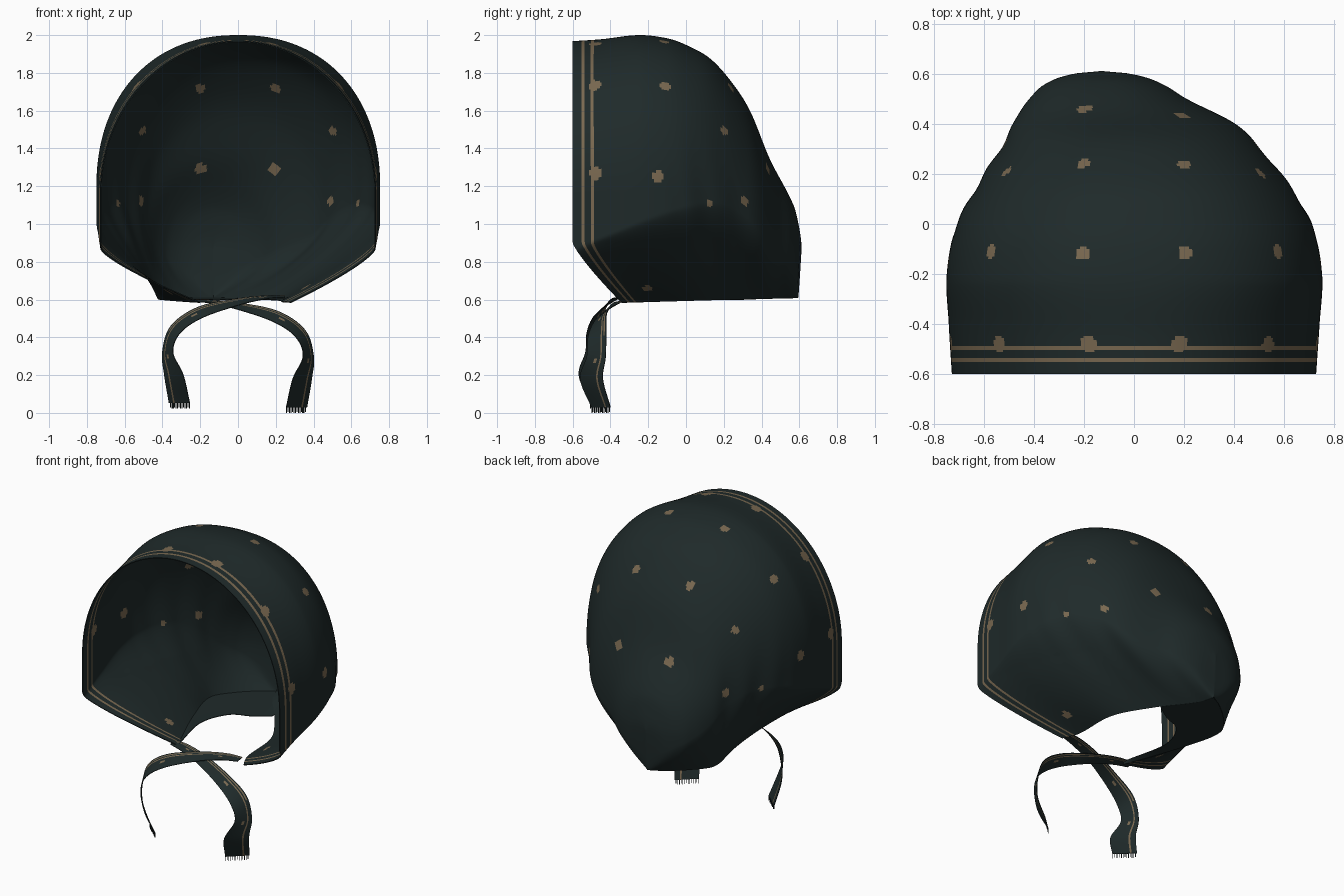
import bpy, bmesh, math
from mathutils import Vector
from mathutils.bvhtree import BVHTree

if "Cube" in bpy.data.objects:
    bpy.data.objects.remove(bpy.data.objects["Cube"])


def material(name, rgb):
    m = bpy.data.materials.new(name)
    m.use_nodes = True
    m.diffuse_color = (*rgb, 1)
    bsdf = m.node_tree.nodes["Principled BSDF"]
    bsdf.inputs["Base Color"].default_value = (*rgb, 1)
    bsdf.inputs["Roughness"].default_value = 0.9
    return m


MATS = [material("dark_teal_cloth", (0.0135, 0.0228, 0.0228)),
        material("tan_embroidery", (0.19, 0.138, 0.08))]


def smooth_curve(keys, x):
    """Cubic interpolation through (position, value) keys."""
    n = len(keys)
    i = 0
    while i < n - 2 and x > keys[i + 1][0]:
        i += 1

    def slope(k):
        a, b = keys[max(k - 1, 0)], keys[min(k + 1, n - 1)]
        return (b[1] - a[1]) / (b[0] - a[0])

    (x0, p0), (x1, p1) = keys[i], keys[i + 1]
    h = x1 - x0
    u = min(max((x - x0) / h, 0), 1)
    return (p0 * (2*u**3 - 3*u*u + 1) + slope(i) * (h * (u**3 - 2*u*u + u))
            + p1 * (3*u*u - 2*u**3) + slope(i + 1) * (h * (u**3 - u*u)))


def grid_mesh(bm, rows, paint):
    """Quads between rows of points; paint(i, j) gives the material index."""
    verts = [[bm.verts.new(p) for p in row] for row in rows]
    for i in range(len(rows) - 1):
        for j in range(len(rows[0]) - 1):
            f = bm.faces.new((verts[i][j], verts[i][j + 1],
                              verts[i + 1][j + 1], verts[i + 1][j]))
            f.material_index = paint(i, j)


def finish(bm, name, thickness):
    me = bpy.data.meshes.new(name)
    bm.to_mesh(me)
    bm.free()
    ob = bpy.data.objects.new(name, me)
    for m in MATS:
        me.materials.append(m)
    bpy.context.collection.objects.link(ob)
    bpy.ops.object.select_all(action='DESELECT')
    ob.select_set(True)
    bpy.context.view_layer.objects.active = ob
    mod = ob.modifiers.new("cloth_thickness", 'SOLIDIFY')
    mod.thickness = thickness
    mod.offset = 0
    bpy.ops.object.modifier_apply(modifier=mod.name)
    bpy.ops.object.shade_smooth_by_angle(angle=math.radians(50))


# Hood profiles along y: ridge height, half width, sideways drift, hem x per side
RIDGE = [(-.6, 1.965), (-.45, 1.975), (-.25, 1.997), (-.1, 1.98), (0, 1.945),
         (.13, 1.87), (.25, 1.735), (.34, 1.59), (.44, 1.345), (.57, 1.09),
         (.6, .96), (.61, .88)]
WIDTH = [(-.6, .725), (-.4, .738), (-.2, .747), (0, .705), (.2, .59), (.3, .515),
         (.4, .44), (.5, .31), (.56, .23), (.6, .12), (.61, 0)]
DRIFT = [(-.6, 0), (.1, 0), (.3, -.015), (.4, -.04), (.5, -.105), (.61, -.13)]
HEM = {1: [(-.6, .28), (-.45, .235), (-.05, .21), (.27, .06), (.5, -.09), (.61, -.13)],
       -1: [(-.6, -.2), (-.45, -.25), (-.02, -.37), (.28, -.42), (.44, -.33),
            (.56, -.21), (.61, -.13)]}


def hood_point(y, t):
    side, s = (1 if t > 0 else -1), 1 - abs(t)
    ridge, half, drift = (smooth_curve(k, y) for k in (RIDGE, WIDTH, DRIFT))
    back = (y + .6) / 1.21
    base = .585 + .025 * back
    mid = base + (ridge - base) * .42
    tuck = 1
    if s < .4:
        # tucked lower side
        z = base + (mid - base) * s / .4
        reach = .28 + (mid - base - .28) * min(1, back * 1.5)
        k = min(1, (z - base) / reach)
        tuck = 1 - (1 - k) ** (1.3 + .35 * back)
    else:
        # domed upper part, rounder at the rim
        a = (s - .4) / .6 * math.pi / 2
        power = 1 - .1 * min(1, back / .3)
        half *= max(math.cos(a), 0) ** power
        z = mid + (ridge - mid) * math.sin(a) ** power
    # gathered folds towards the neck on the sides
    fold = max(0, math.sin(math.pi * min(1, max(0, (y + .1) / .6))))
    fold *= max(0, 1 - abs(z - 1.05) / .5)
    half *= 1 + .008 * fold * math.sin(38 * y + 6 * z + side)
    hem = smooth_curve(HEM[side], y)
    x = hem + (drift + side * half - hem) * tuck
    # rim curves back to the chin
    lean = (.28 * max(0, 1 - back) ** 1.3 - .02) * max(0, (.9 - z) / .315) ** 1.2
    return Vector((x, y + lean, z))


# Hood with two stripes that follow the rim
ys = [-.6 + .008 * i for i in range(20)] + [-.44 + .01 * i for i in range(96)]
ys += [.52 + .09 * math.sin(math.pi / 2 * i / 14) for i in range(1, 15)]
COLS = 300
rows = [[hood_point(y, 2 * j / COLS - 1) for j in range(COLS + 1)] for y in ys]
STRIPES = [(-.554, -.535), (-.506, -.485)]


def stripe(i, j):
    y = (ys[i] + ys[i + 1]) / 2
    return int(any(a < y < b for a, b in STRIPES))


bm = bmesh.new()
grid_mesh(bm, rows, stripe)
bmesh.ops.remove_doubles(bm, verts=bm.verts, dist=1e-4)

# Scattered dots, snapped to the cloth and mirrored: x, y, z, radius
DOTS = [(.2, -.12, 1.95, .028), (.57, -.11, 1.73, .028), (.2, .24, 1.72, .028),
        (.52, .22, 1.5, .025), (.2, .47, 1.3, .032), (.73, -.15, 1.25, .032),
        (.48, .3, 1.12, .026), (.65, .13, 1.11, .018), (.38, -.2, .62, .028),
        (.18, -.48, 1.94, .034), (.53, -.48, 1.73, .034), (.74, -.48, 1.27, .034)]
tree = BVHTree.FromBMesh(bm)
centres = [(f, f.calc_center_median()) for f in bm.faces]
for x, y, z, radius in DOTS:
    for side in (1, -1):
        spot = tree.find_nearest(Vector((side * x, y, z)))[0]
        for f, c in centres:
            if (c - spot).length < radius:
                f.material_index = 1
finish(bm, "hood", .006)

# Neck gather: cloth turned inwards under the back, leaving the neck hole
outer = [row[0] for row in rows] + [row[-1] for row in reversed(rows) if row[-1].y > .32]
INNER = [(0, (-.2, -.325)), (.3, (-.26, -.02)), (.55, (-.19, .17)),
         (.8, (-.06, .235)), (1, (.04, .3))]
inner_keys = [(u, Vector((*p, .6))) for u, p in INNER]
strip = []
for i, p in enumerate(outer):
    q = smooth_curve(inner_keys, i / (len(outer) - 1))
    strip.append([p.lerp(q, j / 6) for j in range(7)])
bm = bmesh.new()
grid_mesh(bm, strip, lambda i, j: 0)
bmesh.ops.remove_doubles(bm, verts=bm.verts, dist=1e-4)
finish(bm, "neck_gather", .004)

# Ties: centre path and half-width direction, crossing under the chin
PATH = [(-.25, -.33, .592), (-.15, -.35, .59), (0, -.385, .565), (.2, -.45, .51),
        (.33, -.47, .42), (.372, -.475, .3), (.34, -.5, .18), (.31, -.45, .03)]
HALF = [(0, .025, .005), (0, .035, .008), (0, .035, .018), (.012, .035, .028),
        (.025, .048, .018), (.028, .05, 0), (.05, .06, 0), (.055, .05, 0)]
path_keys = [(i, Vector(p)) for i, p in enumerate(PATH)]
half_keys = [(i, Vector(p)) for i, p in enumerate(HALF)]
ROWS, BANDS = 70, 14


def tie_paint(i, j):
    thin_line = j == 10 or (j == 12 and i < ROWS * .6)
    dot = i % 20 in (11, 12) and j in (6, 7)
    return int(thin_line or dot)


def make_tie(name, side, lift):
    bm = bmesh.new()
    flip = Vector((side, 1, 1))
    strip = []
    for i in range(ROWS + 1):
        u = i / ROWS * (len(PATH) - 1)
        c, h = smooth_curve(path_keys, u), smooth_curve(half_keys, u)
        c = c + Vector((0, -lift / 3, lift))
        strip.append([(c + h * (2 * j / BANDS - 1)) * flip for j in range(BANDS + 1)])
    grid_mesh(bm, strip, tie_paint)
    # frayed threads at the end
    end = strip[-1]
    for j in range(BANDS):
        a, b = end[j], end[j].lerp(end[j + 1], .35)
        drop = Vector((0, 0, -.03 + .006 * (j % 3 == 1)))
        bm.faces.new([bm.verts.new(p) for p in (a, b, b + drop, a + drop)])
    finish(bm, name, .004)


make_tie("left_end_tie", 1, 0)
make_tie("right_end_tie", -1, .022)
